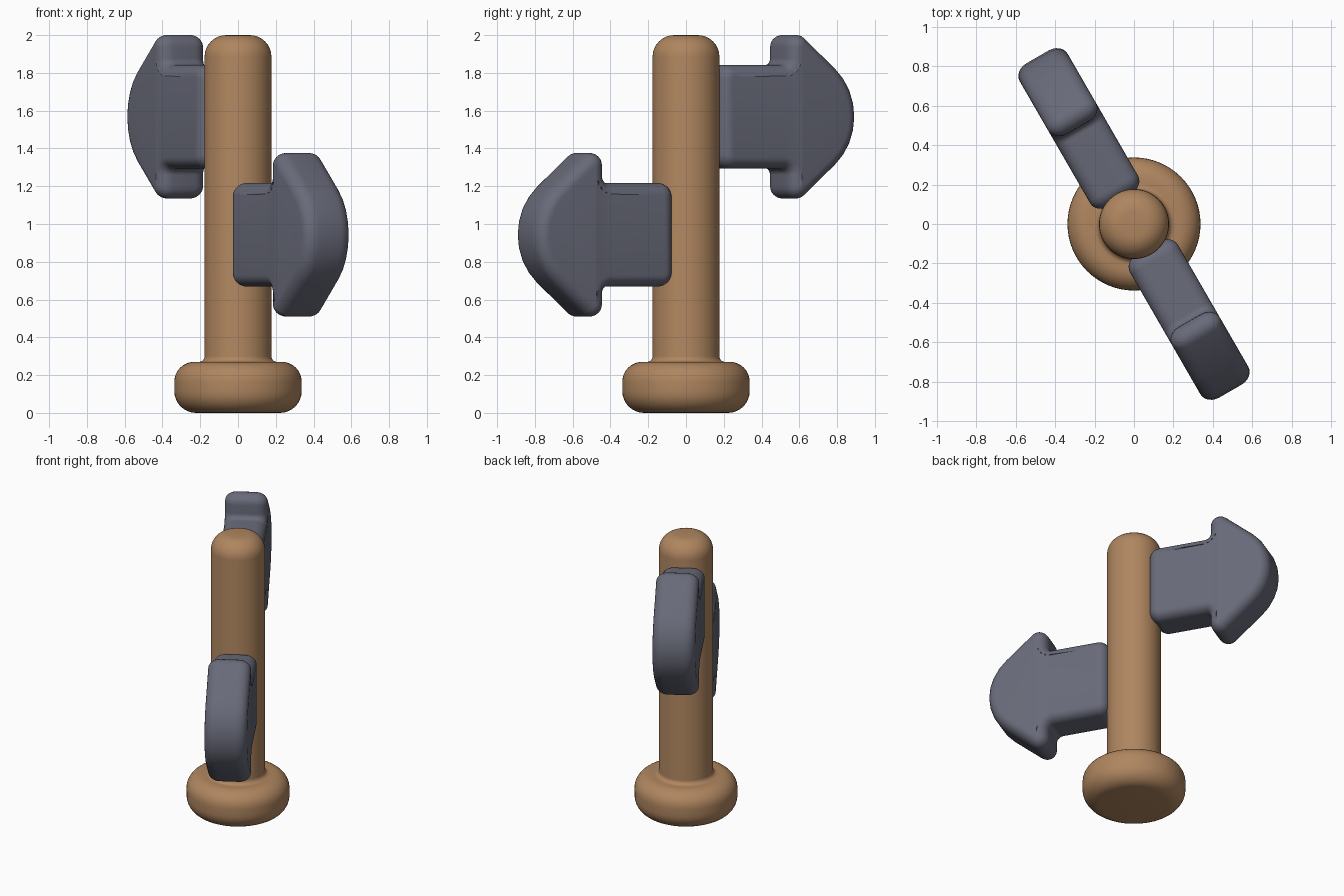
import bpy, bmesh, math
from mathutils import Vector, Matrix

if "Cube" in bpy.data.objects:
    bpy.data.objects.remove(bpy.data.objects["Cube"])


def material(name, rgb):
    m = bpy.data.materials.new(name)
    m.diffuse_color = (*rgb, 1)
    m.use_nodes = True
    m.node_tree.nodes["Principled BSDF"].inputs["Base Color"].default_value = m.diffuse_color
    return m


wood = material("warm wood", (0.43, 0.237, 0.115))
slate = material("slate grey", (0.138, 0.144, 0.19))


def fillet(prev, p, nxt, radius, steps=8):
    """Arc replacing corner p: list of (point, right-hand normal)."""
    e1, e2 = (p - prev).normalized(), (nxt - p).normalized()
    turn = math.atan2(e1.x * e2.y - e1.y * e2.x, e1.dot(e2))
    right = Vector((e1.y, -e1.x))
    s = math.copysign(1, turn)
    start = p - e1 * radius * math.tan(abs(turn) / 2)
    centre = start - right * radius * s
    out = []
    for i in range(steps + 1):
        n = Matrix.Rotation(turn * i / steps, 2) @ right
        out.append((centre + n * radius * s, n))
    return out


def finish(bm, name, mat):
    bmesh.ops.recalc_face_normals(bm, faces=bm.faces)
    me = bpy.data.meshes.new(name)
    bm.to_mesh(me)
    bm.free()
    me.materials.append(mat)
    me.shade_smooth()
    ob = bpy.data.objects.new(name, me)
    bpy.context.collection.objects.link(ob)
    return ob


def lathe(name, profile, mat, sides=64):
    """Spin a filleted profile of (radius, z, corner radius) about z."""
    pts = [Vector(p[:2]) for p in profile]
    path = [pts[0]]
    for i in range(1, len(pts) - 1):
        path += [q for q, _ in fillet(pts[i - 1], pts[i], pts[i + 1], profile[i][2])]
    path.append(pts[-1])
    bm = bmesh.new()
    vs = [bm.verts.new((p.x, 0, p.y)) for p in path]
    es = [bm.edges.new(pair) for pair in zip(vs, vs[1:])]
    bmesh.ops.spin(bm, geom=vs + es, axis=(0, 0, 1), cent=(0, 0, 0),
                   angle=math.tau, steps=sides, use_merge=False)
    bmesh.ops.remove_doubles(bm, verts=bm.verts, dist=1e-5)
    return finish(bm, name, mat)


# Post with its round foot
lathe("post_and_foot", [(0, 0, 0), (0.337, 0, 0.115), (0.337, 0.27, 0.105),
                        (0.177, 0.27, 0.03), (0.177, 2.0, 0.115), (0, 2.0, 0)], wood)

# Arrow outline (along, up, corner radius), lower half then mirrored
lower = [(0.14, -0.275, 0.075), (0.565, -0.275, 0.035), (0.565, -0.51, 0.065)]
outline = lower + [(1.16, 0, 0.34)] + [(x, -z, r) for x, z, r in reversed(lower)]
HALF, INSET, DEPTH = 0.14, 0.062, 0.075


def arrow(name, height, heading):
    pts = [Vector(p[:2]) for p in outline]
    n = len(pts)
    loop = []
    for i in range(n):
        loop += fillet(pts[i - 1], pts[i], pts[(i + 1) % n], outline[i][2])
    # Rings from one face round the soft rim to the other face
    bm = bmesh.new()
    rings = []
    for side in (-1, 1):
        for k in range(7):
            a = math.pi / 2 * (k / 6 if side > 0 else 1 - k / 6)
            y = side * (HALF - DEPTH + DEPTH * math.sin(a))
            inset = INSET * (1 - math.cos(a))
            rings.append([bm.verts.new((q.x - m.x * inset, y, q.y - m.y * inset))
                          for q, m in loop])
    for a, b in zip(rings, rings[1:]):
        for i in range(len(a)):
            j = (i + 1) % len(a)
            bm.faces.new((a[i], a[j], b[j], b[i]))
    caps = [bm.faces.new(rings[0]), bm.faces.new(rings[-1])]
    bmesh.ops.triangulate(bm, faces=caps)
    ob = finish(bm, name, slate)
    ob.location.z = height
    ob.rotation_euler.z = math.radians(heading)


# Two arrow boards pointing opposite ways
arrow("lower_arrow", 0.943, -60)
arrow("upper_arrow", 1.568, 120)
